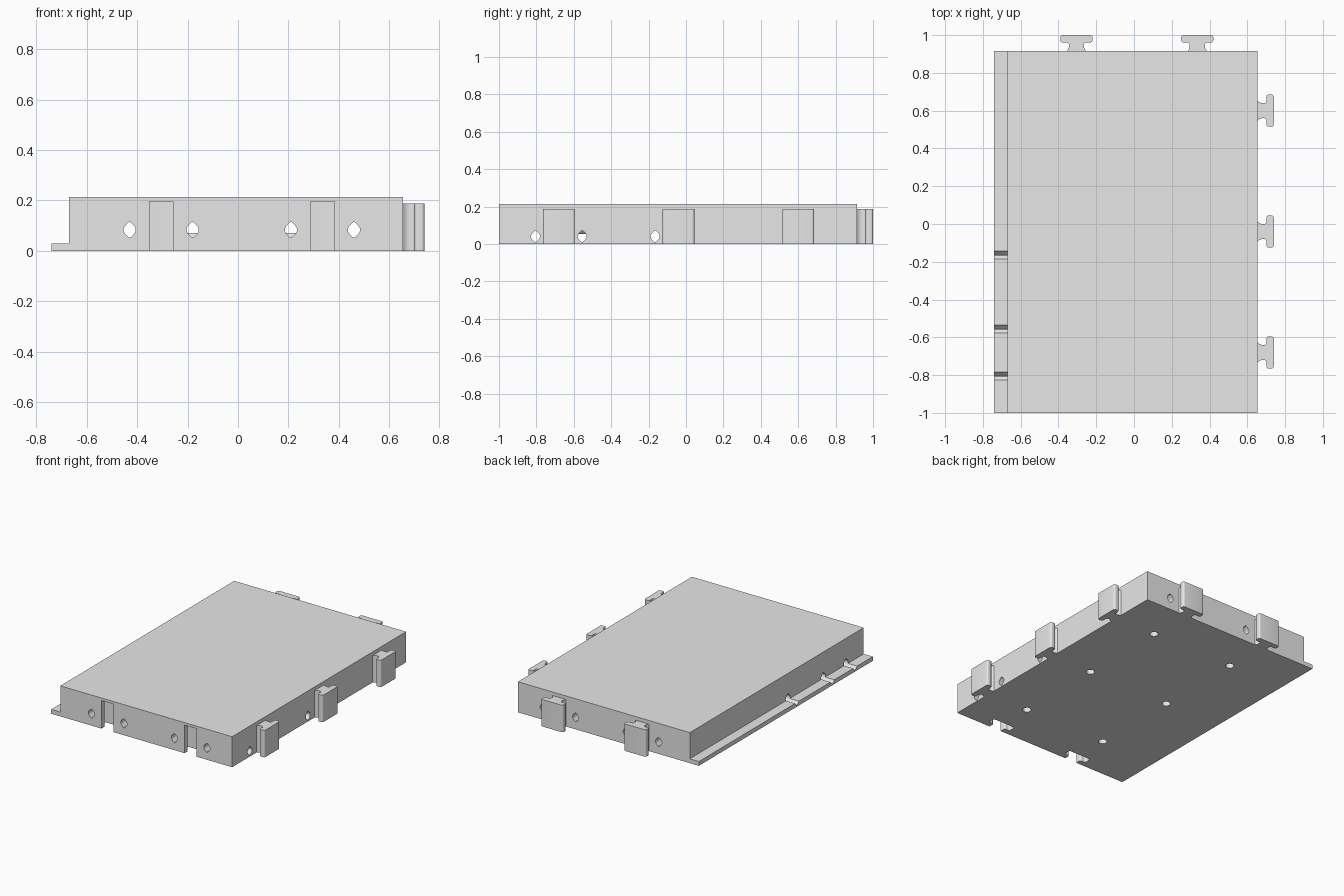
import bpy, bmesh, math
from mathutils import Matrix

cube = bpy.data.objects.get("Cube")
if cube:
    bpy.data.objects.remove(cube)

grey = bpy.data.materials.new("plain grey")
grey.use_nodes = True
grey.diffuse_color = (0.8, 0.8, 0.8, 1)
grey.node_tree.nodes["Principled BSDF"].inputs["Base Color"].default_value = (0.8, 0.8, 0.8, 1)

COLUMNS = (-0.305, 0.335)       # x of back tabs and front slots
ROWS = (-0.68, -0.04, 0.60)     # y of side tabs
PEG = 0.125                     # pin holes sit this far either side of a tab


def prism(name, outline, z0, z1, matrix=Matrix(), rounding=0):
    """Extrude an outline along local z, optionally rounding its upright edges."""
    bm = bmesh.new()
    base = bm.faces.new([bm.verts.new((u, v, z0)) for u, v in outline])
    top = bmesh.ops.extrude_face_region(bm, geom=[base])["geom"]
    for v in top:
        if isinstance(v, bmesh.types.BMVert):
            v.co.z = z1
    if rounding:
        upright = [e for e in bm.edges
                   if abs(e.verts[0].co.z - e.verts[1].co.z) > 0.01 and e.verts[0].co.y > 0.001]
        bmesh.ops.bevel(bm, geom=upright, offset=rounding, segments=5,
                        profile=0.5, affect='EDGES', clamp_overlap=True)
    bm.transform(matrix)
    bmesh.ops.recalc_face_normals(bm, faces=bm.faces[:])
    mesh = bpy.data.meshes.new(name)
    bm.to_mesh(mesh)
    bm.free()
    mesh.materials.append(grey)
    obj = bpy.data.objects.new(name, mesh)
    bpy.context.collection.objects.link(obj)
    return obj


def mirrored(half):
    return half + [(-u, v) for u, v in reversed(half)]


def select(obj):
    bpy.ops.object.select_all(action='DESELECT')
    obj.select_set(True)
    bpy.context.view_layer.objects.active = obj


def cut(body, cutter):
    cutter.hide_render = True
    mod = body.modifiers.new("cut", 'BOOLEAN')
    mod.operation = 'DIFFERENCE'
    mod.solver = 'EXACT'
    mod.object = cutter
    select(body)
    bpy.ops.object.modifier_apply(modifier=mod.name)
    bpy.data.objects.remove(cutter)


# Slab with a thin ledge along one long side
along_y = Matrix.Rotation(math.radians(90), 4, 'X')     # local z becomes -y
section = [(-0.74, 0), (0.655, 0), (0.655, 0.213), (-0.67, 0.213), (-0.67, 0.03), (-0.74, 0.03)]
slab = prism("slab", section, -0.915, 1.0, along_y)

# Front slots that receive the tabs
slot = mirrored([(0.047, -0.03), (0.047, 0.04), (0.088, 0.04), (0.088, 0.092)])
for x in COLUMNS:
    cut(slab, prism("slot_cutter", slot, -0.05, 0.195,
                    Matrix.Translation((x, -1, 0)), 0.012))

# Pin holes: round sides with a blunt peak above and below
side = [(0.024 * math.cos(a), 0.024 * math.sin(a))
        for a in (math.radians(d) for d in range(-45, 46, 15))]
pin = mirrored([(0.003, -0.031)] + side + [(0.003, 0.031)])
along_x = Matrix.Rotation(math.radians(90), 4, 'Z') @ along_y
for s in (-PEG, PEG):
    for x in COLUMNS:
        cut(slab, prism("pin_cutter", pin, -1.1, 1.1,
                        Matrix.Translation((x + s, 0, 0.083)) @ along_y))
    for y in ROWS:
        cut(slab, prism("pin_cutter", pin, -1, 1,
                        Matrix.Translation((0, y + s, 0.04)) @ along_x))

# Round blind holes underneath
ring = [(0.028 * math.cos(i * math.pi / 12), 0.028 * math.sin(i * math.pi / 12)) for i in range(24)]
for x in COLUMNS:
    for y in ROWS:
        cut(slab, prism("base_hole_cutter", ring, -0.05, 0.12, Matrix.Translation((x, y, 0))))

# Interlocking tabs on the back and on the long side
tab = mirrored([(0.052, 0), (0.04, 0.013), (0.04, 0.046), (0.085, 0.046), (0.085, 0.085)])
parts = [slab]
for i, x in enumerate(COLUMNS):
    parts.append(prism(f"back_tab_{i + 1}", tab, 0, 0.188,
                       Matrix.Translation((x, 0.915, 0)), 0.012))
turn = Matrix.Rotation(math.radians(-90), 4, 'Z')
for i, y in enumerate(ROWS):
    parts.append(prism(f"side_tab_{i + 1}", tab, 0, 0.188,
                       Matrix.Translation((0.655, y, 0)) @ turn, 0.012))

for part in parts:
    select(part)
    bpy.ops.object.shade_smooth_by_angle(angle=math.radians(35))
